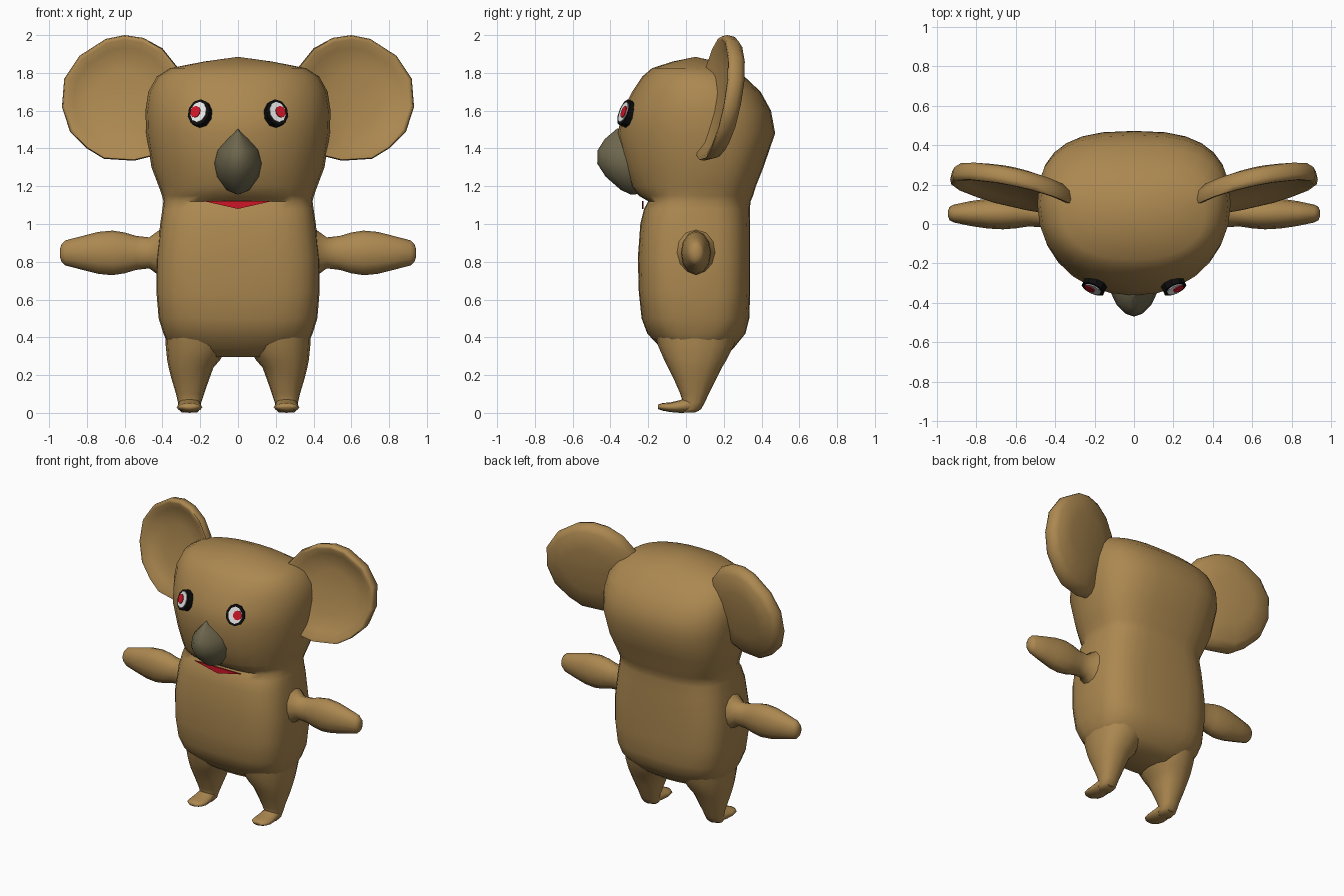
import bpy, bmesh, math
from mathutils import Vector, Matrix

cube = bpy.data.objects.get("Cube")
if cube:
    bpy.data.objects.remove(cube, do_unlink=True)


def material(name, rgb):
    m = bpy.data.materials.new(name)
    m.use_nodes = True
    m.diffuse_color = (*rgb, 1)
    bsdf = m.node_tree.nodes["Principled BSDF"]
    bsdf.inputs["Base Color"].default_value = (*rgb, 1)
    bsdf.inputs["Roughness"].default_value = 0.8
    return m


TAN = material("tan fur", (0.41, 0.245, 0.08))
GREY = material("grey brown nose", (0.155, 0.135, 0.075))
RED = material("red", (0.62, 0.008, 0.02))
WHITE = material("eye white", (0.85, 0.85, 0.85))
BLACK = material("black", (0.004, 0.004, 0.004))


def loft(name, rings, mat, angle=75, mirror=1):
    """Skin a list of equal-length point rings and cap both ends."""
    bm = bmesh.new()
    loops = [[bm.verts.new((p[0] * mirror, p[1], p[2])) for p in r] for r in rings]
    n = len(loops[0])
    for a, b in zip(loops, loops[1:]):
        for i in range(n):
            j = (i + 1) % n
            bm.faces.new((a[i], a[j], b[j], b[i]))
    bm.faces.new(loops[0])
    bm.faces.new(loops[-1])
    bmesh.ops.remove_doubles(bm, verts=bm.verts, dist=0.0005)
    bmesh.ops.recalc_face_normals(bm, faces=bm.faces)
    me = bpy.data.meshes.new(name)
    bm.to_mesh(me)
    bm.free()
    me.materials.append(mat)
    ob = bpy.data.objects.new(name, me)
    bpy.context.collection.objects.link(ob)
    bpy.ops.object.select_all(action='DESELECT')
    ob.select_set(True)
    bpy.context.view_layer.objects.active = ob
    bpy.ops.object.shade_smooth_by_angle(angle=math.radians(angle))
    return ob


def section(z, hw, yf, yb, yc, ef, eb, n=28):
    """Horizontal superellipse with separate front and back shapes."""
    pts = []
    for i in range(n):
        t = 2 * math.pi * i / n
        c, s = math.cos(t), math.sin(t)
        e = 2 / (eb if s > 0 else ef)
        depth = (yb - yc) if s > 0 else (yc - yf)
        pts.append((hw * math.copysign(abs(c) ** e, c),
                    yc + depth * math.copysign(abs(s) ** e, s), z))
    return pts


# Body and head in one skin: z, half width, front y, back y, centre y, exponents
torso = [
    (0.295, 0.24, -0.07, 0.19, 0.05, 2.3, 2.3),
    (0.34, 0.36, -0.13, 0.25, 0.05, 2.5, 2.5),
    (0.42, 0.395, -0.205, 0.315, 0.05, 3.0, 3.0),
    (0.50, 0.42, -0.235, 0.335, 0.05, 3.2, 3.2),
    (0.64, 0.432, -0.25, 0.34, 0.05, 3.4, 3.4),
    (0.82, 0.432, -0.255, 0.34, 0.05, 3.4, 3.4),
    (1.00, 0.412, -0.242, 0.34, 0.05, 3.2, 3.2),
    (1.08, 0.40, -0.222, 0.338, 0.06, 3.0, 3.0),
    (1.12, 0.395, -0.20, 0.342, 0.07, 2.8, 2.9),
    (1.15, 0.402, -0.25, 0.355, 0.08, 2.4, 2.9),
    (1.20, 0.42, -0.29, 0.37, 0.09, 2.2, 2.9),
    (1.30, 0.458, -0.32, 0.41, 0.1, 2.1, 2.8),
    (1.48, 0.486, -0.362, 0.472, 0.1, 2.1, 2.7),
    (1.60, 0.49, -0.335, 0.45, 0.1, 2.1, 2.7),
    (1.70, 0.475, -0.285, 0.395, 0.1, 2.2, 2.6),
    (1.78, 0.43, -0.232, 0.31, 0.08, 2.3, 2.5),
    (1.825, 0.36, -0.18, 0.25, 0.06, 2.3, 2.3),
    (1.86, 0.18, -0.07, 0.16, 0.05, 2, 2),
    (1.885, 0.0, 0.05, 0.05, 0.05, 2, 2),
]
loft("body_and_head", [section(*r) for r in torso], TAN)

# Teardrop nose
nose = [(1.155, 0.0, -0.29, -0.27), (1.18, 0.06, -0.345, -0.22),
        (1.25, 0.113, -0.425, -0.22), (1.32, 0.13, -0.47, -0.22),
        (1.39, 0.115, -0.468, -0.24), (1.45, 0.065, -0.43, -0.27),
        (1.505, 0.0, -0.365, -0.33)]
loft("nose", [section(z, w, f, b, min(b, -0.28), 1.8, 2, 16) for z, w, f, b in nose], GREY)

# Mouth: thin triangle tucked in the chin crease
tri = [(-0.185, 1.122), (0.185, 1.122), (0.0, 1.08)]
loft("mouth", [[(x, y, z) for x, z in tri] for y in (-0.234, -0.225)], RED, 20)

# Outline of one ear, seen from the front
EAR = [(0.32, 1.83), (0.40, 1.93), (0.50, 1.985), (0.60, 2.0), (0.70, 1.98),
       (0.84, 1.89), (0.92, 1.77), (0.932, 1.62), (0.89, 1.49), (0.80, 1.40),
       (0.71, 1.345), (0.55, 1.335), (0.45, 1.36), (0.36, 1.50), (0.30, 1.68)]


def ear_ring(scale, dy):
    """Outline scaled about the ear centre, on the ear's tilted plane."""
    pts = []
    for x, z in EAR:
        x, z = 0.62 + (x - 0.62) * scale, 1.67 + (z - 1.67) * scale
        pts.append((x, 0.13 + 0.22 * (x - 0.45) + 0.17 * (z - 1.67) + dy, z))
    return pts


def oval(center, ry, rz, n=12):
    """Oval across the arm."""
    return [(center[0], center[1] + ry * math.cos(2 * math.pi * i / n),
             center[2] + rz * math.sin(2 * math.pi * i / n)) for i in range(n)]


def eye_disc(name, s, rx, rz, off, depth, mat, shift=0.0):
    """Ten-sided plate lying on the eye's tilted plane."""
    normal = Vector((0.42, -0.9, 0.36)).normalized()
    rot = normal.to_track_quat('Z', 'Y').to_matrix()
    base = Vector((0.203, -0.318, 1.587))
    rings = []
    for d in (off - depth, off):
        rings.append([base + rot @ Vector((shift + rx * math.cos(a), rz * math.sin(a), d))
                      for a in (2 * math.pi * (i + 0.5) / 10 for i in range(10))])
    loft(name, rings, mat, 30, s)


# x, half depth, half height along the arm
arm = [(0.36, 0.14, 0.16), (0.425, 0.10, 0.115), (0.47, 0.068, 0.082), (0.54, 0.066, 0.09),
       (0.60, 0.075, 0.108), (0.665, 0.08, 0.118), (0.74, 0.076, 0.111),
       (0.83, 0.063, 0.088), (0.915, 0.045, 0.066), (0.935, 0.034, 0.045),
       (0.943, 0.015, 0.02)]

# z, inner x, outer x, front y, back y down the leg
leg = [(0.46, 0.03, 0.385, -0.17, 0.28), (0.36, 0.05, 0.383, -0.15, 0.255),
       (0.28, 0.095, 0.375, -0.115, 0.215), (0.24, 0.13, 0.367, -0.095, 0.19),
       (0.18, 0.152, 0.352, -0.065, 0.16), (0.10, 0.18, 0.328, -0.03, 0.12),
       (0.055, 0.195, 0.318, -0.015, 0.10), (0.02, 0.20, 0.312, -0.02, 0.08),
       (0.003, 0.215, 0.30, -0.02, 0.05)]

# y, half width, bottom z, top z along the foot
foot = [(0.07, 0.04, 0.01, 0.06), (0.02, 0.06, 0.002, 0.085), (-0.03, 0.064, 0.0, 0.068),
        (-0.08, 0.068, 0.004, 0.056), (-0.125, 0.06, 0.012, 0.052),
        (-0.148, 0.035, 0.02, 0.044)]

for s, side in ((1, "left"), (-1, "right")):
    # Dished ear: front hollow, rounded rim, bulging back
    rings = [ear_ring(k, d) for k, d in
             ((0.0, 0.035), (0.45, 0.03), (0.8, 0.005), (0.93, -0.025), (0.985, -0.025),
              (1.0, 0.0), (0.97, 0.04), (0.86, 0.07), (0.5, 0.095), (0.0, 0.10))]
    loft(side + "_ear", rings, TAN, 75, s)

    loft(side + "_arm", [oval((x, 0.053, 0.847), ry, rz) for x, ry, rz in arm], TAN, 75, s)

    rings = []
    for z, xi, xo, yf, yb in leg:
        ring = section(z, (xo - xi) / 2, yf, yb, (yf + yb) / 2, 2.3, 2.3, 16)
        rings.append([(x + (xi + xo) / 2, y, z) for x, y, z in ring])
    loft(side + "_leg", rings, TAN, 75, s)

    rings = [[(0.257 + w * math.cos(a), y, (lo + hi) / 2 + (hi - lo) / 2 * math.sin(a))
              for a in (2 * math.pi * i / 12 for i in range(12))] for y, w, lo, hi in foot]
    loft(side + "_foot", rings, TAN, 75, s)

    # Eye layers
    eye_disc(side + "_eye_rim", s, 0.063, 0.073, 0.014, 0.045, BLACK)
    eye_disc(side + "_eye_white", s, 0.046, 0.057, 0.019, 0.008, WHITE)
    eye_disc(side + "_pupil", s, 0.029, 0.032, 0.024, 0.008, RED, 0.016)
